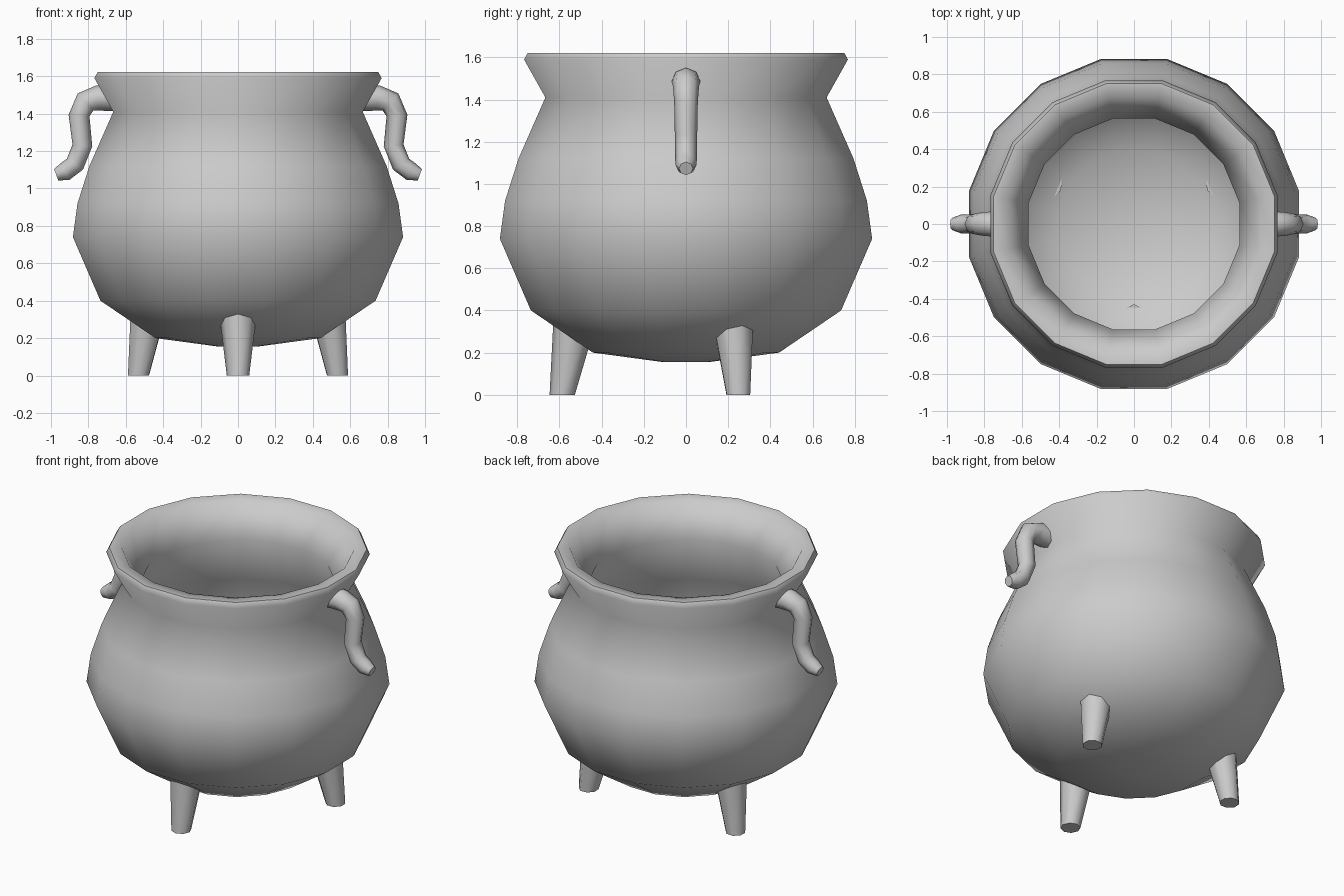
import bpy, bmesh
from math import pi, cos, sin, radians, atan2
from mathutils import Vector

if "Cube" in bpy.data.objects:
    bpy.data.objects.remove(bpy.data.objects["Cube"])

Y = Vector((0, 1, 0))


def loft(name, rings, sides, phase=0.0, smooth=60):
    """Skin a closed tube through rings of (centre, radius, u axis, v axis)."""
    bm = bmesh.new()
    loops = []
    for c, r, u, v in rings:
        angles = [2 * pi * (i + phase) / sides for i in range(sides)]
        loops.append([bm.verts.new(c + u * (r * cos(a)) + v * (r * sin(a))) for a in angles])
    for a, b in zip(loops, loops[1:]):
        for i in range(sides):
            j = (i + 1) % sides
            bm.faces.new((a[i], a[j], b[j], b[i]))
    bm.faces.new(loops[0][::-1])
    bm.faces.new(loops[-1])
    bmesh.ops.recalc_face_normals(bm, faces=bm.faces)
    mesh = bpy.data.meshes.new(name)
    bm.to_mesh(mesh)
    bm.free()
    ob = bpy.data.objects.new(name, mesh)
    bpy.context.collection.objects.link(ob)
    bpy.ops.object.select_all(action='DESELECT')
    ob.select_set(True)
    bpy.context.view_layer.objects.active = ob
    bpy.ops.object.shade_smooth_by_angle(angle=radians(smooth))
    return ob


# Pot: outer wall, rim, then hollow inner wall (radius, height)
profile = [(0.11, 0.155), (0.45, 0.20), (0.75, 0.40), (0.90, 0.74), (0.875, 0.92),
           (0.81, 1.12), (0.68, 1.41), (0.783, 1.59), (0.765, 1.622), (0.69, 1.618),
           (0.575, 1.41), (0.71, 1.09), (0.775, 0.91), (0.80, 0.75), (0.67, 0.46),
           (0.41, 0.30), (0.10, 0.255)]
X = Vector((1, 0, 0))
loft("cauldron_pot", [(Vector((0, 0, z)), r, X, Y) for r, z in profile], 16, 0.5)

# Three tapered legs leaning in under the belly
for name, ang in (("front_leg", -90), ("back_right_leg", 25), ("back_left_leg", 155)):
    u = Vector((cos(radians(ang)), sin(radians(ang)), 0))
    v = Vector((-u.y, u.x, 0))
    rings = [(u * d + Vector((0, 0, z)), r, u, v)
             for d, z, r in ((0.587, 0, 0.06), (0.53, 0.33, 0.1))]
    loft(name, rings, 8)

# Hooked handles hanging from the neck (x, z, radius)
path = [(0.66, 1.485, 0.07), (0.75, 1.483, 0.068), (0.815, 1.463, 0.062), (0.85, 1.39, 0.056),
        (0.832, 1.23, 0.053), (0.872, 1.13, 0.052), (0.925, 1.09, 0.05), (0.972, 1.073, 0.033)]
for name, s in (("right_handle", 1), ("left_handle", -1)):
    pts = [Vector((s * x, 0, z)) for x, z, r in path]
    rings = []
    for i, p in enumerate(pts):
        t = (pts[min(i + 1, len(pts) - 1)] - pts[max(i - 1, 0)]).normalized()
        rings.append((p, path[i][2], t.cross(Y), Y))
    loft(name, rings, 8)
